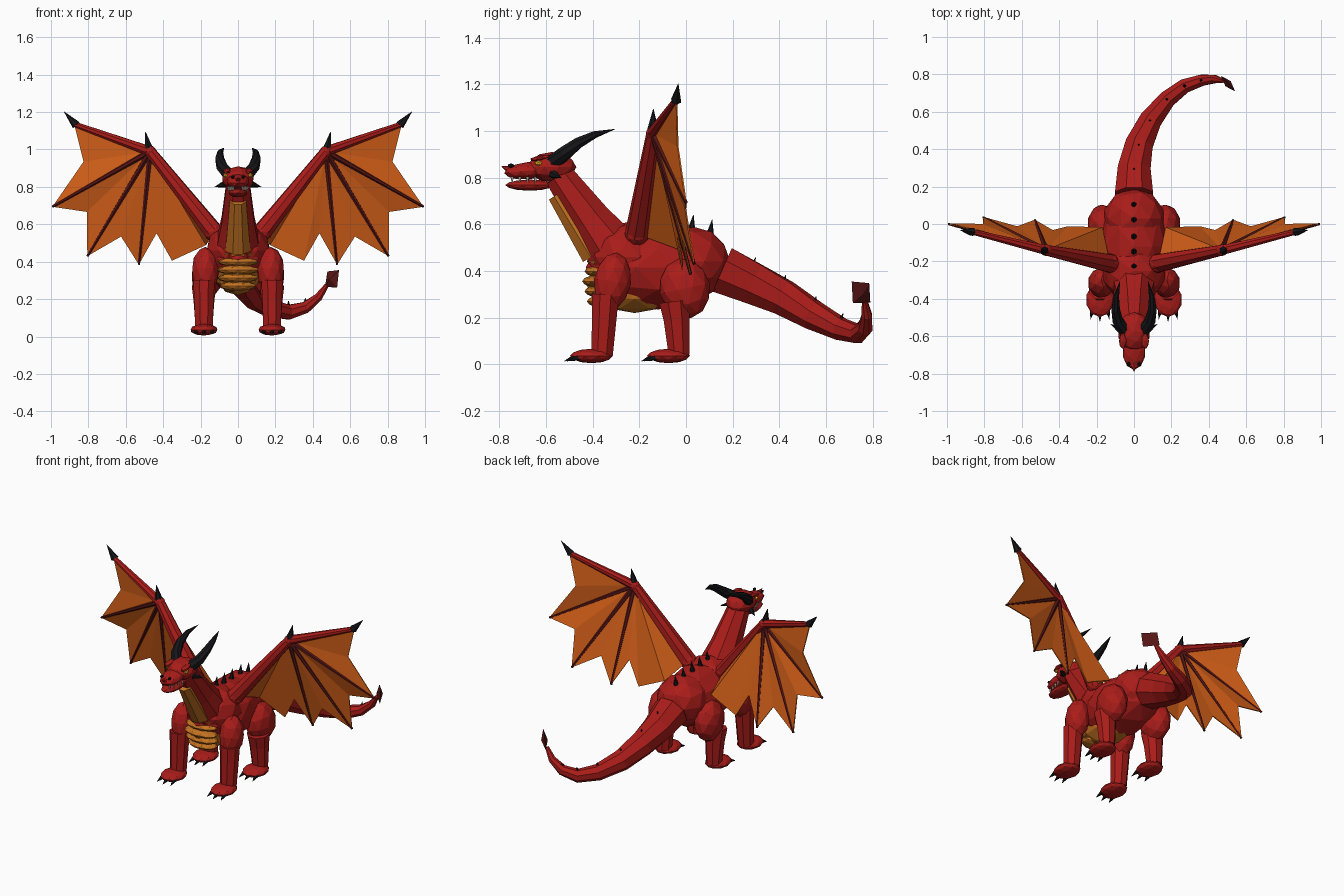
import bpy, bmesh, math
from mathutils import Vector, Matrix


def mat(name, r, g, b):
    m = bpy.data.materials.new(name)
    m.diffuse_color = (r, g, b, 1)
    return m


RED = mat("red_scales", 0.40, 0.012, 0.01)
DARK = mat("dark_red", 0.10, 0.008, 0.008)
BELLY = mat("belly_orange", 0.55, 0.17, 0.015)
SKIN = mat("wing_orange", 0.68, 0.12, 0.01)
BLACK = mat("black_horn", 0.008, 0.008, 0.01)
IVORY = mat("ivory", 0.8, 0.75, 0.6)
AMBER = mat("amber", 0.9, 0.5, 0.02)


def finish(name, bm, m):
    bmesh.ops.recalc_face_normals(bm, faces=bm.faces)
    me = bpy.data.meshes.new(name)
    bm.to_mesh(me)
    bm.free()
    me.materials.append(m)
    ob = bpy.data.objects.new(name, me)
    bpy.context.collection.objects.link(ob)
    return ob


def blob(name, c, r, m, sub=2, tilt=0):
    # faceted ellipsoid, tilted about x
    bm = bmesh.new()
    M = Matrix.Translation(c) @ Matrix.Rotation(tilt, 4, 'X') @ Matrix.Diagonal((*r, 1))
    bmesh.ops.create_icosphere(bm, subdivisions=sub, radius=1, matrix=M)
    return finish(name, bm, m)


def tube(name, pts, m, sides=8):
    # tapered tube through (x, y, z, radius) points
    bm = bmesh.new()
    P = [Vector(p[:3]) for p in pts]
    whole = (P[-1] - P[0]).normalized()
    ref = Vector((0, 1, 0)) if abs(whole.z) > 0.85 else Vector((0, 0, 1))
    rings = []
    for i, p in enumerate(P):
        d = (P[min(i + 1, len(P) - 1)] - P[max(i - 1, 0)]).normalized()
        u = d.cross(ref).normalized()
        v = u.cross(d)
        ring = []
        for k in range(sides):
            a = 2 * math.pi * (k + 0.5) / sides
            ring.append(bm.verts.new(p + (u * math.cos(a) + v * math.sin(a)) * pts[i][3]))
        rings.append(ring)
    for a, b in zip(rings, rings[1:]):
        for k in range(sides):
            j = (k + 1) % sides
            bm.faces.new((a[k], a[j], b[j], b[k]))
    bm.faces.new(rings[0])
    bm.faces.new(rings[-1])
    return finish(name, bm, m)


def spike(name, base, tip, r, m=BLACK, sides=6):
    return tube(name, [(*base, r), (*tip, 0.001)], m, sides)


# Torso
blob("body", (0, -0.12, 0.415), (0.185, 0.31, 0.18), RED)
blob("chest", (0, -0.25, 0.46), (0.175, 0.17, 0.15), RED)
blob("hips", (0, 0.03, 0.44), (0.165, 0.16, 0.15), RED)
blob("belly", (0, -0.22, 0.345), (0.125, 0.21, 0.125), BELLY)
for i in range(5):
    w = (0.10, 0.112, 0.115, 0.11, 0.09)[i]
    blob("belly_plate", (0, -0.385 + 0.01 * abs(i - 2), 0.27 + 0.043 * i), (w, 0.06, 0.026), BELLY)

# Neck and throat
tube("neck", [(0, -0.30, 0.47, 0.13), (0, -0.41, 0.62, 0.095), (0, -0.545, 0.81, 0.068)], RED)
tube("throat", [(0, -0.385, 0.475, 0.072), (0, -0.55, 0.73, 0.048)], BELLY)

# Head
blob("head", (0, -0.575, 0.845), (0.088, 0.105, 0.065), RED)
blob("snout", (0, -0.675, 0.83), (0.063, 0.105, 0.037), RED, tilt=0.1)
blob("lower_jaw", (0, -0.67, 0.768), (0.052, 0.105, 0.024), RED)
spike("nose_horn", (0, -0.755, 0.835), (0, -0.79, 0.848), 0.018, RED)
for s in (-1, 1):
    blob("eye", (s * 0.066, -0.632, 0.862), (0.015, 0.018, 0.012), AMBER, 1)
    blob("brow", (s * 0.06, -0.625, 0.885), (0.022, 0.048, 0.012), RED, 1, tilt=0.2)
    blob("nostril", (s * 0.028, -0.75, 0.852), (0.01, 0.014, 0.01), BLACK, 1)
    spike("cheek_spike", (s * 0.07, -0.57, 0.815), (s * 0.125, -0.535, 0.80), 0.02)
    tube("horn", [(s * 0.05, -0.57, 0.865, 0.034), (s * 0.085, -0.52, 0.905, 0.031),
                  (s * 0.098, -0.46, 0.95, 0.025), (s * 0.095, -0.39, 0.985, 0.016),
                  (s * 0.075, -0.305, 1.008, 0.001)], BLACK)
    for i in range(4):
        y = -0.745 + i * 0.033
        x = s * (0.025 + 0.008 * i)
        spike("upper_tooth", (x, y, 0.803), (x, y, 0.773), 0.007, IVORY, 5)

# Back spikes
for y, z in ((-0.23, 0.59), (-0.15, 0.585), (-0.07, 0.582), (0.02, 0.575), (0.10, 0.555)):
    spike("back_spike", (0, y, z - 0.02), (0, y + 0.012, z + 0.065), 0.022)

# Tail with small ridge spikes and a diamond tip
tail = [(0, 0.155, 0.405, 0.11), (0, 0.29, 0.345, 0.095), (0.025, 0.42, 0.285, 0.08),
        (0.085, 0.55, 0.208, 0.065), (0.175, 0.665, 0.15, 0.05), (0.27, 0.738, 0.13, 0.042),
        (0.36, 0.768, 0.155, 0.033), (0.43, 0.775, 0.21, 0.024), (0.475, 0.765, 0.275, 0.012)]
tube("tail", tail, RED)
for x, y, z, r in tail[1:7]:
    spike("tail_spike", (x, y, z + r * 0.9), (x, y + 0.008, z + r + 0.018), 0.009)
bm = bmesh.new()
bmesh.ops.create_cone(bm, segments=4, radius1=0.012, radius2=0.012, depth=0.01)
bm.clear()
ring = [Vector(p) for p in ((0.465, 0.79, 0.265), (0.53, 0.715, 0.262),
                            (0.54, 0.71, 0.355), (0.478, 0.785, 0.348))]
loop = [bm.verts.new(p) for p in ring]
mid = sum(ring, Vector()) / 4
for d in (-0.014, 0.014):
    apex = bm.verts.new(mid + Vector((d, d, 0)))
    for k in range(4):
        bm.faces.new((loop[k], loop[(k + 1) % 4], apex))
finish("tail_tip", bm, DARK)

# Legs
for s in (-1, 1):
    x = s * 0.182
    blob("front_thigh", (s * 0.175, -0.315, 0.355), (0.073, 0.08, 0.125), RED, tilt=-0.15)
    tube("front_lower_leg", [(x, -0.345, 0.30, 0.062), (x, -0.35, 0.20, 0.057),
                             (x, -0.36, 0.04, 0.05)], RED)
    blob("hind_thigh", (s * 0.168, -0.005, 0.325), (0.083, 0.11, 0.13), RED, tilt=0.2)
    tube("hind_lower_leg", [(x, -0.05, 0.27, 0.07), (x, -0.04, 0.19, 0.06),
                            (x, -0.03, 0.04, 0.048)], RED)
    for name, y in (("front", -0.405), ("hind", -0.075)):
        blob(name + "_foot", (x, y, 0.036), (0.075, 0.092, 0.031), RED)
        for k in (-1, 0, 1):
            cy = y - 0.07 + 0.012 * abs(k)
            spike(name + "_claw", (x + k * 0.042, cy, 0.03),
                  (x + k * 0.05, cy - 0.046, 0.014), 0.014)

# Wings: arm bones, fingers, membrane and claws
for s in (-1, 1):
    def P(x, y, z):
        return (s * x, y, z)
    S, E, T = P(0.13, -0.21, 0.56), P(0.47, -0.14, 0.99), P(0.875, -0.04, 1.135)
    tips = [P(0.992, 0, 0.694), P(0.805, 0.035, 0.43), P(0.53, 0.02, 0.385)]
    tube("wing_upper_arm", [(*S, 0.052), (*E, 0.03)], RED)
    blob("wing_shoulder", S, (0.053, 0.053, 0.053), RED)
    blob("wing_elbow", E, (0.032, 0.032, 0.032), RED)
    tube("wing_forearm", [(*E, 0.028), (*T, 0.015)], RED)
    for t in tips:
        tube("wing_finger", [(*E, 0.016), (*t, 0.007)], DARK, 6)
    spike("wing_elbow_claw", P(0.475, -0.142, 1.0), P(0.495, -0.14, 1.095), 0.026)
    spike("wing_tip_claw", P(0.865, -0.042, 1.13), P(0.93, -0.033, 1.202), 0.024)
    rim = [T, P(0.825, -0.035, 0.935), tips[0], P(0.808, -0.002, 0.667), tips[1],
           P(0.625, -0.015, 0.535), tips[2], P(0.435, -0.035, 0.553),
           P(0.353, -0.015, 0.406), P(0.17, -0.02, 0.49), S]
    bm = bmesh.new()
    hub = bm.verts.new(E)
    vs = [bm.verts.new(p) for p in rim]
    for a, b in zip(vs, vs[1:]):
        bm.faces.new((hub, a, b))
    web = finish("wing_membrane", bm, SKIN)
    sol = web.modifiers.new("thickness", 'SOLIDIFY')
    sol.thickness = 0.006
    sol.offset = 0
